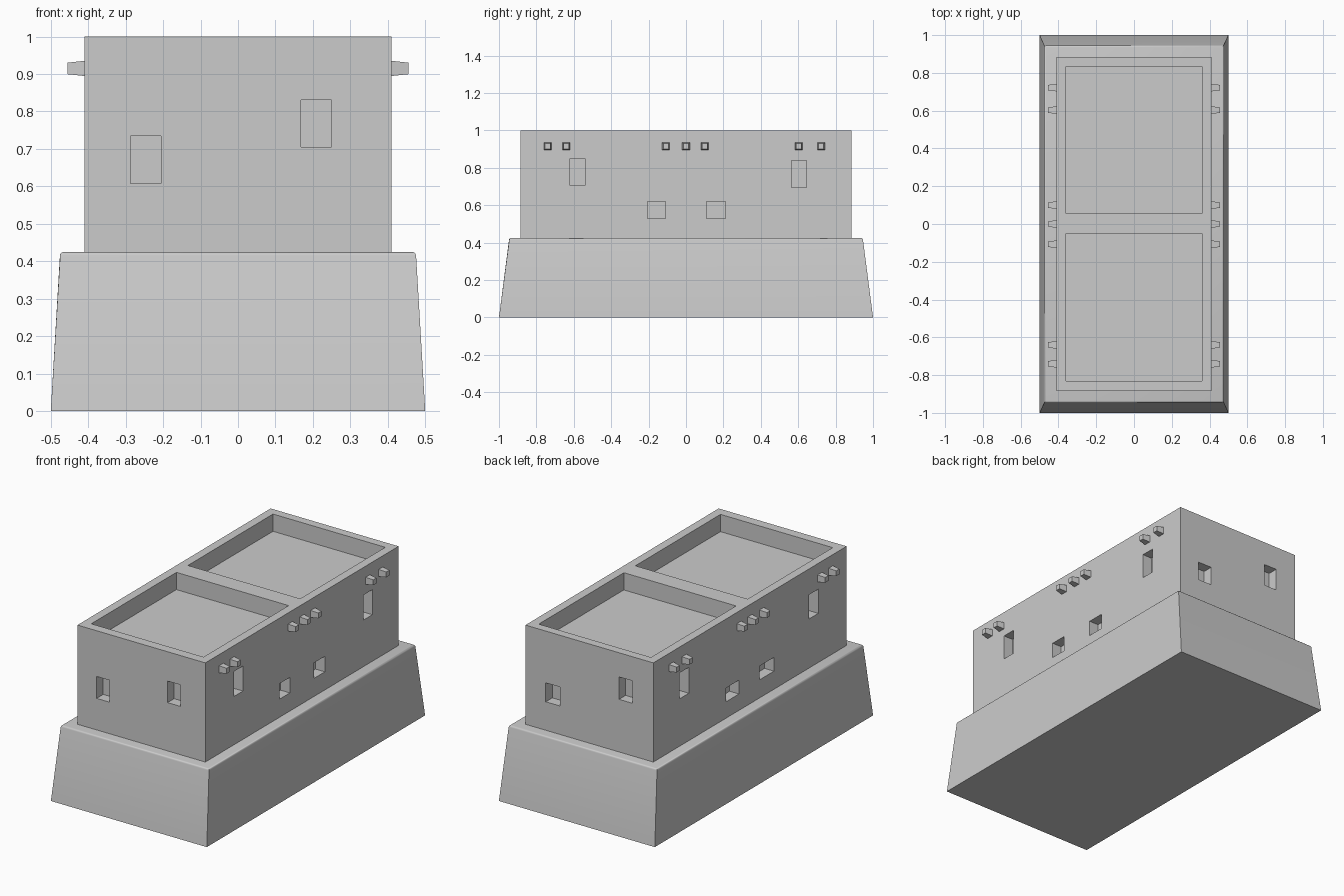
import bpy, bmesh
from mathutils import Vector

cube = bpy.data.objects.get("Cube")
if cube:
    bpy.data.objects.remove(cube, do_unlink=True)

plaster = bpy.data.materials.new("grey plaster")
plaster.use_nodes = True
GREY = (0.6, 0.6, 0.6, 1)
plaster.diffuse_color = GREY
plaster.node_tree.nodes["Principled BSDF"].inputs["Base Color"].default_value = GREY


def add_box(bm, lo, hi):
    """Axis-aligned box between two corners."""
    verts = bmesh.ops.create_cube(bm, size=1)["verts"]
    lo, hi = Vector(lo), Vector(hi)
    for v in verts:
        v.co = (lo + hi) / 2 + v.co * (hi - lo)
    return verts


def make_object(name, bm):
    mesh = bpy.data.meshes.new(name)
    bmesh.ops.recalc_face_normals(bm, faces=bm.faces)
    bm.to_mesh(mesh)
    bm.free()
    mesh.materials.append(plaster)
    obj = bpy.data.objects.new(name, mesh)
    bpy.context.collection.objects.link(obj)
    return obj


# Battered plinth with softened upper edges
BASE_TOP = 0.425
bm = bmesh.new()
for v in add_box(bm, (-0.5, -1, 0), (0.5, 1, BASE_TOP)):
    if v.co.z > 0.1:
        v.co.x *= 0.95
        v.co.y *= 0.945
rim = [e for e in bm.edges if all(v.co.z > 0.1 for v in e.verts)]
bmesh.ops.bevel(bm, geom=rim, offset=0.01, segments=3, profile=0.5, affect='EDGES')
plinth = make_object("plinth", bm)

# Upper storey block
HX, HY = 0.41, 0.885
bm = bmesh.new()
add_box(bm, (-HX, -HY, 0.4), (HX, HY, 1))
walls = make_object("upper_walls", bm)

# Roof wells and window openings: (start, end, bottom, top) along each wall
DEPTH, OUT = 0.06, 0.05
front = [(-0.287, -0.205, 0.608, 0.735), (0.168, 0.25, 0.705, 0.83)]
back = [(0.19, 0.28, 0.59, 0.70), (-0.275, -0.19, 0.73, 0.86)]
right = [(-0.62, -0.54, 0.705, 0.85), (0.565, 0.645, 0.695, 0.84),
         (-0.205, -0.11, 0.53, 0.62), (0.11, 0.21, 0.53, 0.62)]
left = [(0.56, 0.645, 0.70, 0.85), (-0.626, -0.543, 0.71, 0.85),
        (0.1, 0.22, 0.52, 0.60), (-0.22, -0.09, 0.53, 0.61)]
bm = bmesh.new()
for y0, y1 in ((-0.83, -0.05), (0.055, 0.835)):
    add_box(bm, (-0.36, y0, 0.9), (0.36, y1, 1.1))
for side, openings in ((-1, front), (1, back)):
    inner, outer = sorted((side * (HY - DEPTH), side * (HY + OUT)))
    for a, b, z0, z1 in openings:
        add_box(bm, (a, inner, z0), (b, outer, z1))
for side, openings in ((1, right), (-1, left)):
    inner, outer = sorted((side * (HX - DEPTH), side * (HX + OUT)))
    for a, b, z0, z1 in openings:
        add_box(bm, (inner, a, z0), (outer, b, z1))
cutter = make_object("opening_cutter", bm)
cutter.hide_render = True

cut = walls.modifiers.new("openings", 'BOOLEAN')
cut.operation = 'DIFFERENCE'
cut.solver = 'EXACT'
cut.object = cutter
bpy.context.view_layer.update()
graph = bpy.context.evaluated_depsgraph_get()
carved = bpy.data.meshes.new_from_object(walls.evaluated_get(graph))
walls.modifiers.clear()
walls.data = carved
bpy.data.objects.remove(cutter, do_unlink=True)

# Tapered roof beam ends projecting from both long walls
for side, name in ((1, "left_beam_ends"), (-1, "right_beam_ends")):
    bm = bmesh.new()
    for y in (-0.74, -0.64, -0.107, 0, 0.1, 0.603, 0.722):
        centre = Vector((side * 0.425, y, 0.915))
        for v in add_box(bm, centre - Vector((0.03, 0.022, 0.022)),
                         centre + Vector((0.03, 0.022, 0.022))):
            if v.co.x * side > HX:
                v.co.y = y + (v.co.y - y) * 0.65
                v.co.z = 0.915 + (v.co.z - 0.915) * 0.7
    make_object(name, bm)

# Soft plinth rim, crisp corners
bpy.ops.object.select_all(action='DESELECT')
plinth.select_set(True)
bpy.context.view_layer.objects.active = plinth
bpy.ops.object.shade_smooth_by_angle(angle=0.6)
